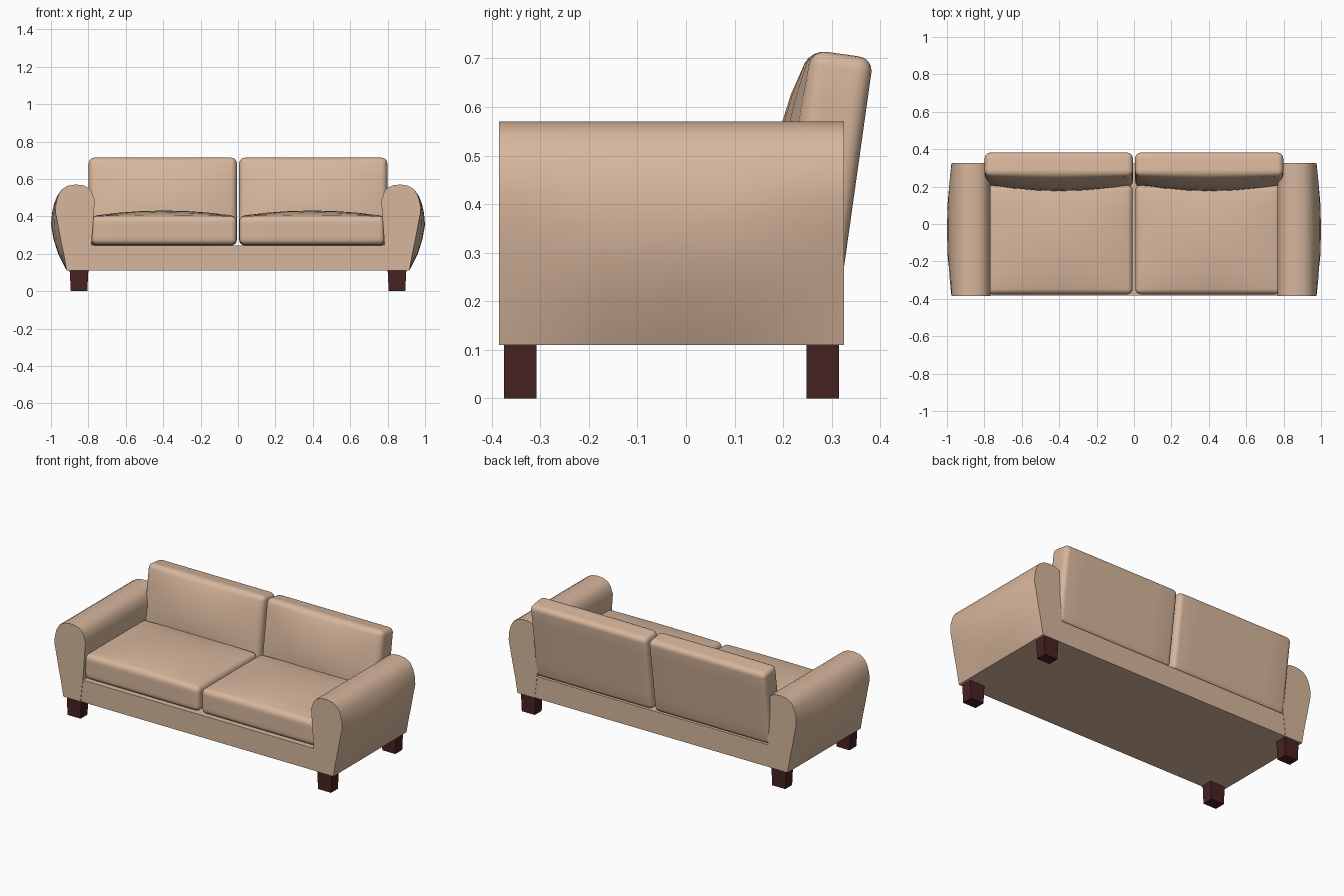
import bpy, bmesh, math
from mathutils import Vector, Matrix

if "Cube" in bpy.data.objects:
    bpy.data.objects.remove(bpy.data.objects["Cube"])


def material(name, rgb):
    m = bpy.data.materials.new(name)
    m.diffuse_color = (*rgb, 1)
    m.use_nodes = True
    m.node_tree.nodes["Principled BSDF"].inputs["Base Color"].default_value = m.diffuse_color
    return m


TAN = material("tan fabric", (0.68, 0.47, 0.335))
WOOD = material("dark red wood", (0.065, 0.016, 0.016))


def finish(bm, name, mat, angle=None):
    bmesh.ops.recalc_face_normals(bm, faces=bm.faces)
    me = bpy.data.meshes.new(name)
    bm.to_mesh(me)
    bm.free()
    me.materials.append(mat)
    ob = bpy.data.objects.new(name, me)
    bpy.context.collection.objects.link(ob)
    if angle:
        bpy.ops.object.select_all(action='DESELECT')
        bpy.context.view_layer.objects.active = ob
        ob.select_set(True)
        bpy.ops.object.shade_smooth_by_angle(angle=math.radians(angle))
    return ob


def box(name, mat, x, y, z, taper=0.0):
    bm = bmesh.new()
    bmesh.ops.create_cube(bm, size=1)
    for v in bm.verts:
        k = 1 - taper if v.co.z < 0 else 1
        v.co = Vector(((x[0] + x[1]) / 2 + v.co.x * k * (x[1] - x[0]),
                       (y[0] + y[1]) / 2 + v.co.y * (y[1] - y[0]),
                       (z[0] + z[1]) / 2 + v.co.z * (z[1] - z[0])))
    return finish(bm, name, mat)


def cushion(name, half, r, axis, sign, crown, matrix):
    """Rounded box whose face on the given axis and side is crowned."""
    bm = bmesh.new()
    bmesh.ops.create_cube(bm, size=2)
    bmesh.ops.subdivide_edges(bm, edges=bm.edges[:], cuts=11, use_grid_fill=True)
    for v in bm.verts:
        inner, d = Vector(), Vector()
        for i in range(3):
            c, a = v.co[i], abs(v.co[i])
            s = math.copysign(1, c)
            inner[i] = s * (half[i] - r) * min(a / 0.5, 1)
            d[i] = s * max(0, a - 0.5) / 0.5
        p = inner + d.normalized() * r
        if p[axis] * sign > 0:
            k = crown
            for i in range(3):
                if i != axis:
                    k *= 1 - (p[i] / half[i]) ** 2
            p[axis] += sign * k * min(1, abs(p[axis]) / (half[axis] - r))
        v.co = matrix @ p
    return finish(bm, name, TAN, 40)


# Arm cross-section (x, z, outward bulge at mid depth)
ARM = [(0.80, 0.11, 0), (0.916, 0.11, 0), (0.932, 0.20, 0.030),
       (0.949, 0.28, 0.038), (0.963, 0.355, 0.037), (0.976, 0.42, 0.018),
       (0.974, 0.465, 0.010), (0.962, 0.51, 0.004), (0.943, 0.543, 0),
       (0.912, 0.563, 0), (0.870, 0.570, 0), (0.830, 0.567, 0),
       (0.798, 0.552, 0), (0.780, 0.528, 0), (0.766, 0.485, 0), (0.783, 0.25, 0)]
SECTIONS = [(-0.385, 0), (-0.29, 0.55), (-0.17, 0.9), (-0.03, 1),
            (0.11, 0.9), (0.23, 0.55), (0.325, 0)]


def arm(name, side):
    bm = bmesh.new()
    rings = [[bm.verts.new((side * (x + b * w), y, z)) for x, z, b in ARM]
             for y, w in SECTIONS]
    n = len(ARM)
    for a, b in zip(rings, rings[1:]):
        for i in range(n):
            j = (i + 1) % n
            bm.faces.new((a[i], a[j], b[j], b[i]))
    bm.faces.new(rings[0])
    bm.faces.new(rings[-1])
    return finish(bm, name, TAN, 35)


# Base frame
box("base", TAN, (-0.90, 0.90), (-0.382, 0.323), (0.11, 0.245))

for side, label in ((-1, "left"), (1, "right")):
    arm(label + "_arm", side)
    # Seat cushion
    cushion(label + "_seat_cushion", (0.389, 0.292, 0.076), 0.03, 2, 1, 0.03,
            Matrix.Translation((side * 0.396, -0.084, 0.325)))
    # Back cushion, leaning backwards
    cushion(label + "_back_cushion", (0.396, 0.064, 0.232), 0.03, 1, -1, 0.045,
            Matrix.Translation((side * 0.402, 0.290, 0.479))
            @ Matrix.Rotation(math.radians(-8), 4, 'X'))
    # Legs
    xs = sorted((side * 0.80, side * 0.90))
    box(label + "_front_leg", WOOD, xs, (-0.375, -0.308), (0, 0.112), 0.12)
    box(label + "_back_leg", WOOD, xs, (0.248, 0.315), (0, 0.112), 0.12)
